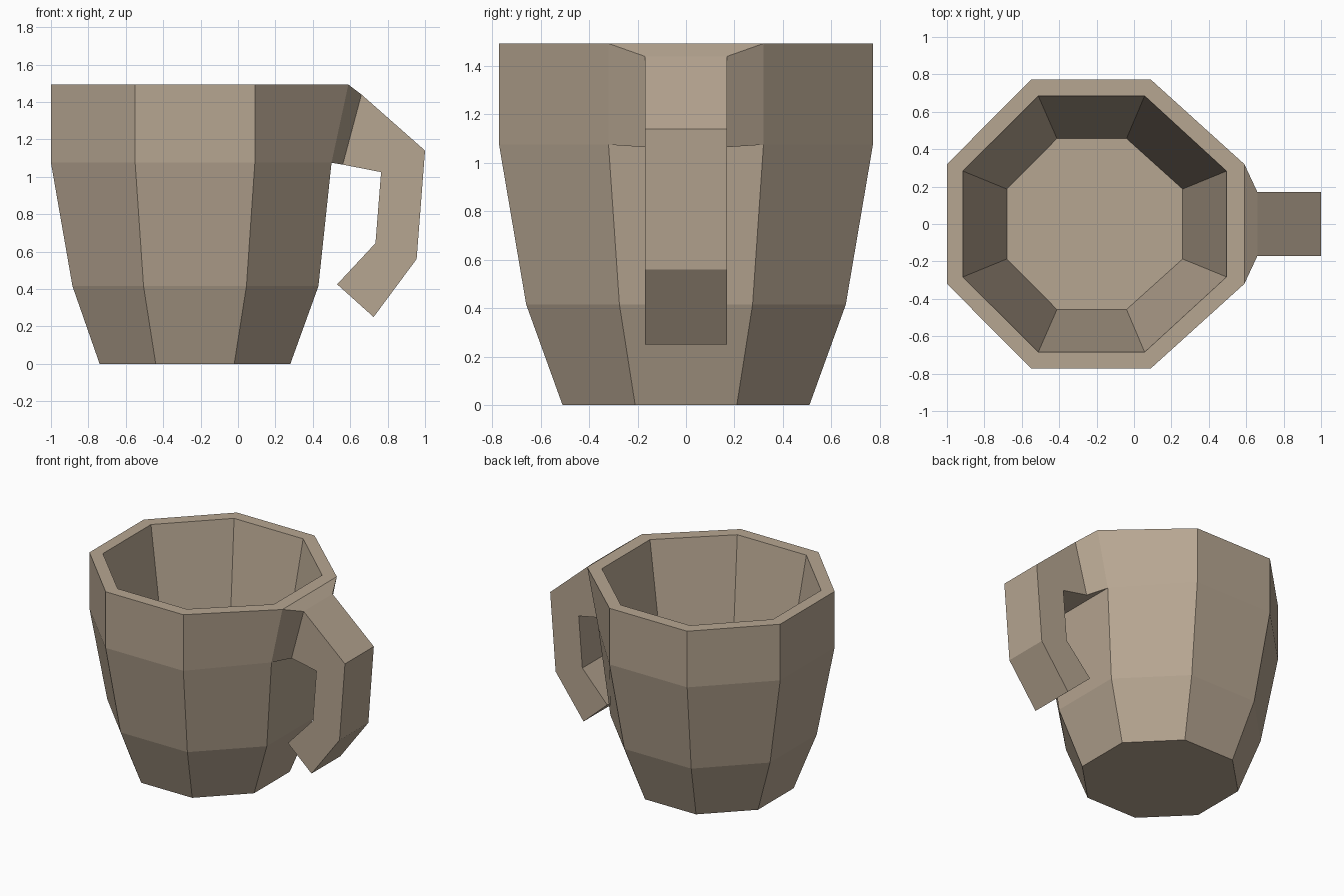
import bpy, bmesh

if "Cube" in bpy.data.objects:
    bpy.data.objects.remove(bpy.data.objects["Cube"])

mat = bpy.data.materials.new("clay beige")
mat.diffuse_color = (0.47, 0.38, 0.285, 1)
mat.use_nodes = True
mat.node_tree.nodes["Principled BSDF"].inputs["Base Color"].default_value = mat.diffuse_color


def octagon(z, x0, xa, xb, x1, y_small, y_big, x_mirror=None):
    """Irregular octagon, counter-clockwise, first edge ends on the +x side."""
    half = [(x1, y_small), (xb, y_big), (xa, y_big), (x0, y_small)]
    pts = half + [(x, -y) for x, y in reversed(half)]
    return [(x, y, z) for x, y in pts]


def bridge(bm, a, b, skip=()):
    n = len(a)
    for i in range(n):
        if i not in skip:
            bm.faces.new((a[i], a[(i + 1) % n], b[(i + 1) % n], b[i]))


bm = bmesh.new()

# Cup: outside from the base up, over the rim and down the inside
profile = [
    octagon(0.00, -0.74, -0.44, -0.02, 0.28, 0.21, 0.51),
    octagon(0.415, -0.885, -0.505, 0.045, 0.43, 0.275, 0.66),
    octagon(1.075, -1.0, -0.55, 0.09, 0.50, 0.32, 0.772),
    octagon(1.493, -1.0, -0.55, 0.09, 0.59, 0.32, 0.772),
    octagon(1.493, -0.915, -0.512, 0.057, 0.495, 0.283, 0.685),
    octagon(0.10, -0.68, -0.412, -0.04, 0.26, 0.187, 0.457),
]
rings = [[bm.verts.new(p) for p in ring] for ring in profile]
for k in range(len(rings) - 1):
    # the handle grows out of the upper +x face, so leave it open
    bridge(bm, rings[k], rings[k + 1], skip=(7,) if k == 2 else ())
bm.faces.new(list(reversed(rings[0])))
bm.faces.new(rings[-1])

# Handle: (outer x, z, inner x, z) sections extruded from the open face
low, top = rings[2], rings[3]
prev = [top[7], top[0], low[0], low[7]]
w = 0.17
for xo, zo, xi, zi in [(0.66, 1.44, 0.56, 1.065), (1.0, 1.14, 0.765, 1.025),
                       (0.955, 0.56, 0.735, 0.645), (0.725, 0.25, 0.53, 0.425)]:
    sec = [bm.verts.new(p) for p in
           ((xo, -w, zo), (xo, w, zo), (xi, w, zi), (xi, -w, zi))]
    bridge(bm, prev, sec)
    prev = sec
bm.faces.new(prev)

bmesh.ops.recalc_face_normals(bm, faces=bm.faces)
mesh = bpy.data.meshes.new("mug")
bm.to_mesh(mesh)
bm.free()
mesh.materials.append(mat)
bpy.context.collection.objects.link(bpy.data.objects.new("mug", mesh))
